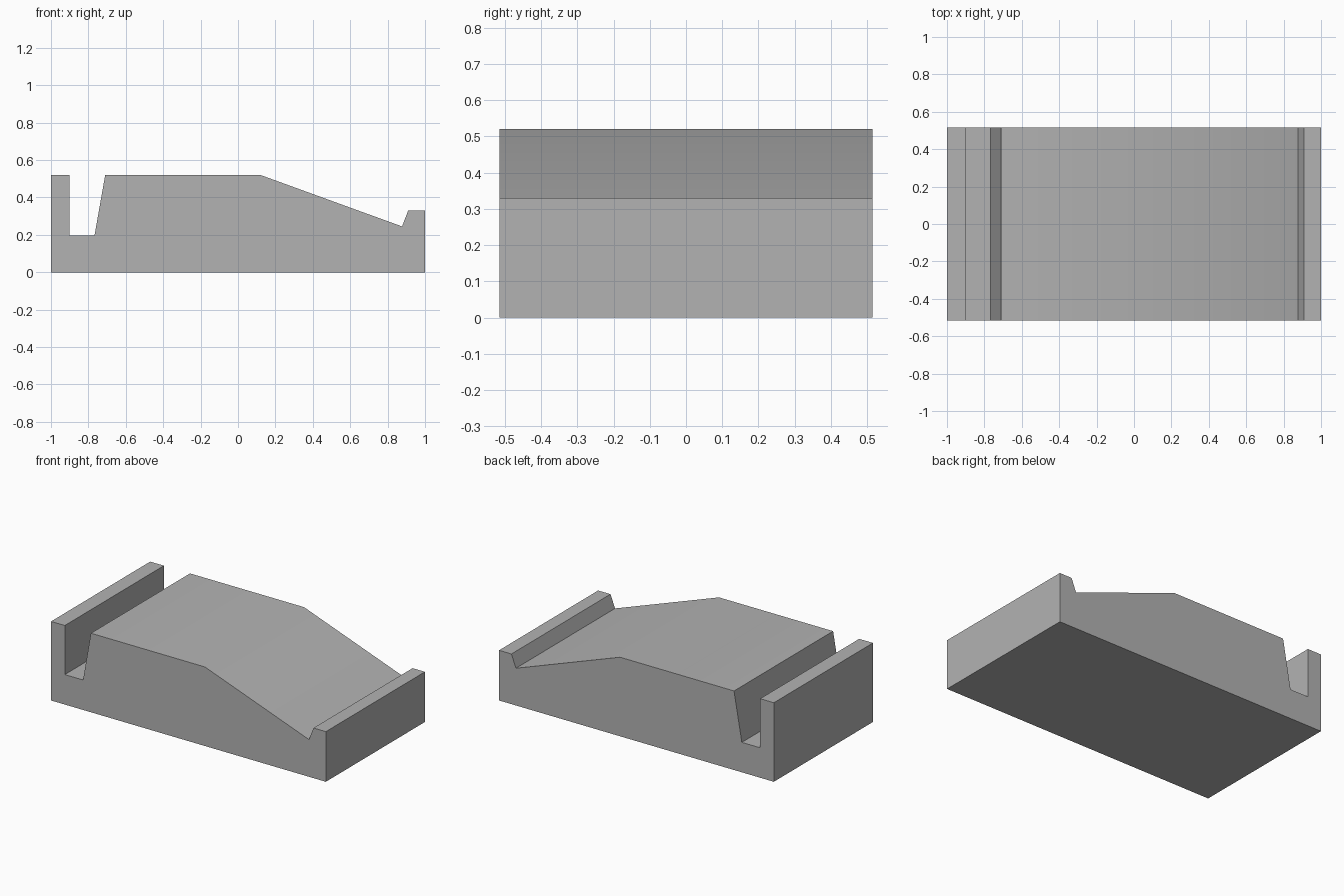
import bpy
import bmesh

cube = bpy.data.objects.get("Cube")
if cube:
    bpy.data.objects.remove(cube, do_unlink=True)

# Plain grey material
grey = bpy.data.materials.new("grey")
grey.use_nodes = True
colour = (0.45, 0.45, 0.45, 1)
grey.diffuse_color = colour
grey.node_tree.nodes["Principled BSDF"].inputs["Base Color"].default_value = colour

# Side profile (x, z): end wall, slot, raised deck, ramp, low lip
HALF_WIDTH = 0.515
profile = [(-1, 0), (1, 0), (1, 0.33), (0.91, 0.33), (0.877, 0.245),
           (0.12, 0.52), (-0.71, 0.52), (-0.767, 0.197),
           (-0.9, 0.197), (-0.9, 0.52), (-1, 0.52)]

# Extrude the profile across the full depth
bm = bmesh.new()
side = bm.faces.new([bm.verts.new((x, -HALF_WIDTH, z)) for x, z in profile])
extruded = bmesh.ops.extrude_face_region(bm, geom=[side], use_keep_orig=True)
back = [v for v in extruded["geom"] if isinstance(v, bmesh.types.BMVert)]
bmesh.ops.translate(bm, verts=back, vec=(0, 2 * HALF_WIDTH, 0))
bmesh.ops.recalc_face_normals(bm, faces=bm.faces)

mesh = bpy.data.meshes.new("ramp_block")
bm.to_mesh(mesh)
bm.free()
mesh.materials.append(grey)
block = bpy.data.objects.new("ramp_block", mesh)
bpy.context.collection.objects.link(block)

# Soft crest between deck and ramp, sharp edges elsewhere
bpy.context.view_layer.objects.active = block
block.select_set(True)
bpy.ops.object.shade_smooth_by_angle()
